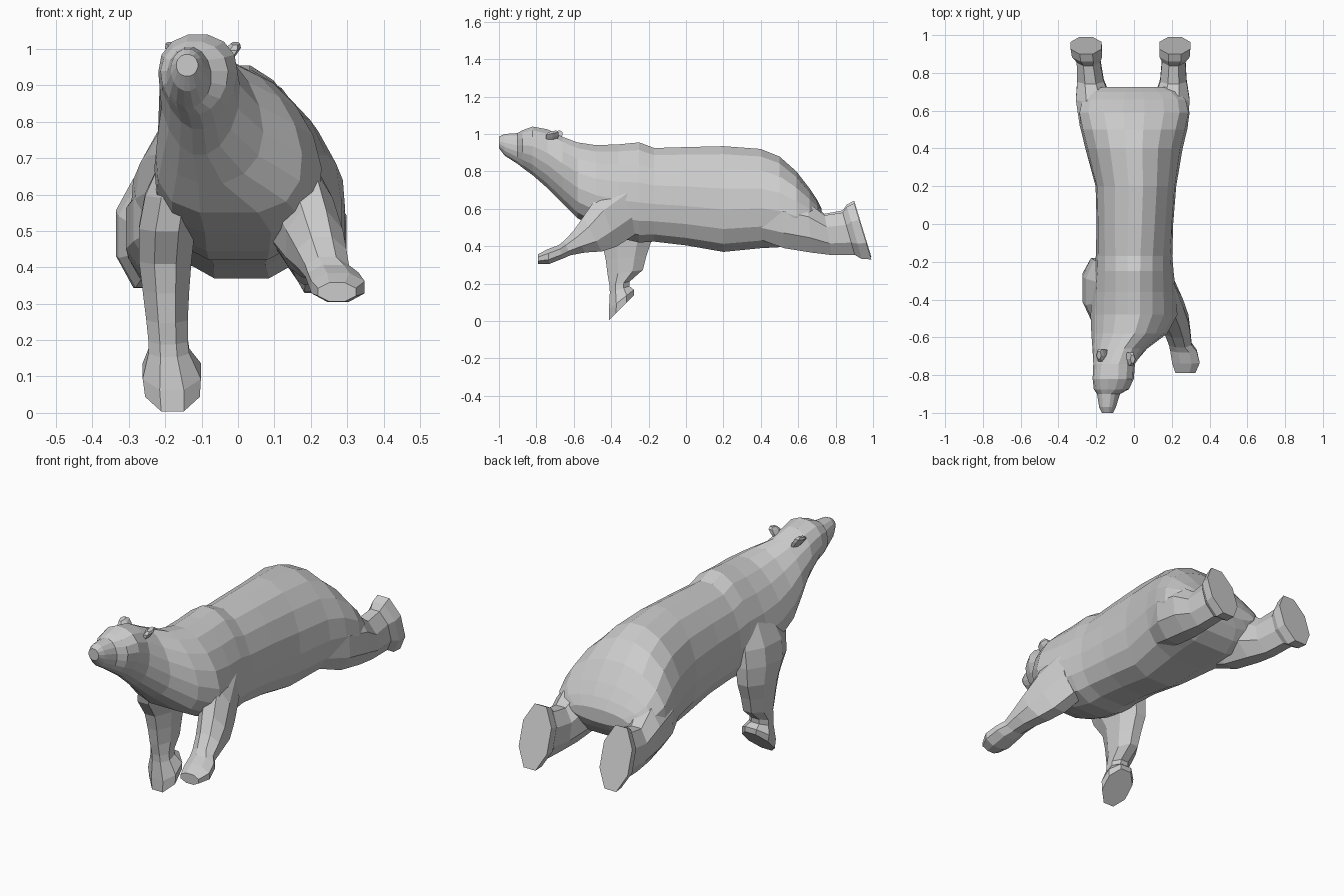
import bpy, bmesh, math
from mathutils import Vector

cube = bpy.data.objects.get("Cube")
if cube:
    bpy.data.objects.remove(cube, do_unlink=True)

fur = bpy.data.materials.new("grey fur")
fur.use_nodes = True
GREY = (0.6, 0.6, 0.6, 1)
fur.diffuse_color = GREY
fur.node_tree.nodes["Principled BSDF"].inputs["Base Color"].default_value = GREY


def loft(name, rings):
    """Skin a list of equal point rings and cap both ends."""
    bm = bmesh.new()
    loops = [[bm.verts.new(p) for p in ring] for ring in rings]
    n = len(loops[0])
    for a, b in zip(loops, loops[1:]):
        for i in range(n):
            j = (i + 1) % n
            bm.faces.new((a[i], a[j], b[j], b[i]))
    bm.faces.new(loops[0])
    bm.faces.new(loops[-1])
    bmesh.ops.recalc_face_normals(bm, faces=bm.faces)
    mesh = bpy.data.meshes.new(name)
    bm.to_mesh(mesh)
    bm.free()
    mesh.materials.append(fur)
    obj = bpy.data.objects.new(name, mesh)
    bpy.context.collection.objects.link(obj)
    return obj


def egg_ring(y, cx, hw, low, high, egg, sides=16):
    """Upright cross-section, wider at the bottom as egg grows; the trunk has a flatter belly."""
    mid, hh = (low + high) / 2, (high - low) / 2
    pts = []
    for i in range(sides):
        a = math.tau * (i + 0.5) / sides
        c, s = math.cos(a), math.sin(a)
        power = 0.68 if s < 0 and hw > 0.19 else 1
        wide = math.copysign(abs(c) ** power, c)
        pts.append(Vector((cx + hw * wide * (1 - egg * s), y, mid + hh * s * 1.02)))
    return pts


def limb_ring(x, y, z, hw, depth, tilt, sides=8):
    """Cross-section wide in x; its depth axis is tilted from +y towards +z."""
    t = math.radians(tilt)
    axis = Vector((0, math.cos(t), math.sin(t)))
    k = 1 / math.cos(math.pi / sides)
    pts = []
    for i in range(sides):
        a = math.tau * (i + 0.5) / sides
        pts.append(Vector((x + hw * k * math.cos(a), y, z)) + axis * depth * k * math.sin(a))
    return pts


def merge(base, part):
    """Weld a limb into the body so that the skin is one surface."""
    mod = base.modifiers.new("weld", "BOOLEAN")
    mod.operation = "UNION"
    mod.solver = "EXACT"
    mod.object = part
    bpy.context.view_layer.objects.active = base
    bpy.ops.object.modifier_apply(modifier=mod.name)
    bpy.data.objects.remove(part, do_unlink=True)


# Body, neck and head: y, centre x, half width, bottom, top, egg shape
sections = [
    (-1.00, -.14, .030, .925, .985, 0),
    (-.97, -.14, .045, .885, 1.0, 0),
    (-.90, -.135, .062, .84, 1.005, 0),
    (-.875, -.12, .092, .82, 1.02, -.15),
    (-.82, -.11, .106, .78, 1.04, -.25),
    (-.74, -.105, .110, .71, 1.025, -.12),
    (-.66, -.075, .142, .63, .985, .2),
    (-.58, -.025, .194, .55, .955, .25),
    (-.48, .0, .222, .495, .94, .25),
    (-.36, .0, .215, .445, .945, .22),
    (-.25, .0, .205, .42, .955, .18),
    (-.17, .0, .200, .425, .925, .13),
    (.0, .005, .202, .405, .93, .08),
    (.20, .01, .213, .37, .935, .08),
    (.40, .0, .255, .39, .92, .12),
    (.50, .0, .280, .395, .88, .1),
    (.59, .0, .296, .40, .80, .04),
    (.66, .0, .278, .44, .71, .0),
    (.70, .0, .235, .49, .65, 0),
    (.725, .0, .17, .53, .60, 0),
]
body = loft("body_and_head", [egg_ring(*s) for s in sections])

# Front legs: x, y, z, half width, half depth, tilt of the section
legs = {
    "right_front_leg": [
        (-.14, -.36, .72, .06, .13, 0),
        (-.18, -.36, .60, .075, .17, 3),
        (-.195, -.345, .51, .077, .165, 4),
        (-.20, -.315, .42, .072, .132, 5),
        (-.198, -.32, .34, .064, .11, 6),
        (-.195, -.325, .26, .057, .095, 8),
        (-.192, -.355, .20, .054, .055, 12),
        (-.19, -.355, .17, .056, .055, 18),
        (-.182, -.345, .115, .08, .085, 38),
        (-.18, -.345, .072, .075, .096, 45),
    ],
    "left_front_leg": [
        (.13, -.30, .62, .08, .16, 100),
        (.175, -.42, .535, .085, .145, 110),
        (.21, -.50, .465, .078, .105, 118),
        (.23, -.57, .425, .068, .066, 118),
        (.245, -.635, .39, .06, .042, 115),
        (.262, -.67, .37, .07, .038, 105),
        (.275, -.735, .345, .073, .040, 95),
        (.272, -.79, .332, .052, .026, 90),
    ],
}
for name, rings in legs.items():
    merge(body, loft(name, [limb_ring(*r) for r in rings]))

# Hind legs share one shape, shifted slightly on each side
hind = [
    (.15, .36, .55, .07, .10, 88),
    (.190, .52, .53, .096, .14, 92),
    (.203, .66, .505, .094, .136, 95),
    (.213, .76, .465, .070, .108, 100),
    (.217, .87, .475, .062, .118, 106),
    (.222, .90, .48, .080, .145, 106),
    (.224, .945, .49, .082, .157, 107),
]
for name, side, spread, lift in (("left_hind_leg", 1, -.008, -.01), ("right_hind_leg", -1, .03, .004)):
    rings = []
    for x, y, z, hw, d, tilt in hind:
        w = max(0, (y - .5) / .45)
        rings.append(limb_ring(side * (x + spread * w), y, z + lift * w, hw, d, tilt))
    merge(body, loft(name, rings))

# Ears: small six-sided tufts leaning outwards
for name, x, y, side in (("left_ear", -.025, -.715, 1), ("right_ear", -.168, -.695, -1)):
    rings = []
    for out, up, r in ((-.02, -.03, .024), (.0, .0, .030), (.012, .018, .030), (.018, .03, .018)):
        rings.append([Vector((x + side * out + .7 * r * math.cos(math.tau * i / 6),
                              y + 1.3 * r * math.sin(math.tau * i / 6),
                              .985 + up + .3 * r * math.sin(math.tau * i / 6)))
                      for i in range(6)])
    loft(name, rings)
